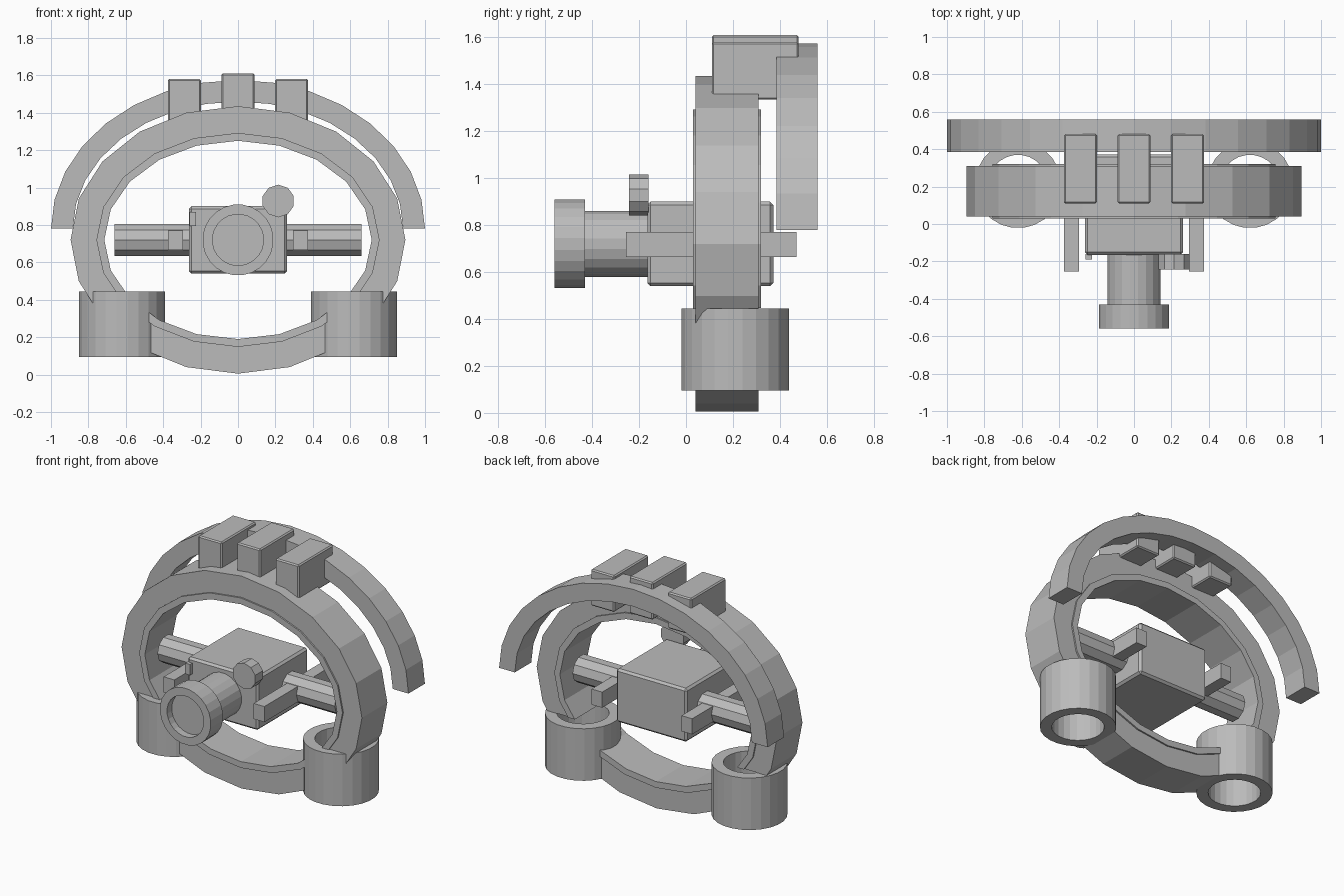
import bpy, bmesh, math
from mathutils import Matrix

if "Cube" in bpy.data.objects:
    bpy.data.objects.remove(bpy.data.objects["Cube"])

grey = bpy.data.materials.new("plain_grey")
grey.diffuse_color = (0.5, 0.5, 0.5, 1)
grey.use_nodes = True
grey.node_tree.nodes["Principled BSDF"].inputs["Base Color"].default_value = (0.5, 0.5, 0.5, 1)


def finish(name, bm):
    bmesh.ops.recalc_face_normals(bm, faces=bm.faces)
    mesh = bpy.data.meshes.new(name)
    bm.to_mesh(mesh)
    bm.free()
    mesh.materials.append(grey)
    obj = bpy.data.objects.new(name, mesh)
    bpy.context.scene.collection.objects.link(obj)
    return obj


def block(name, lo, hi, bevel=0.0):
    bm = bmesh.new()
    size = [b - a for a, b in zip(lo, hi)]
    mid = [(a + b) / 2 for a, b in zip(lo, hi)]
    bmesh.ops.create_cube(bm, size=1, matrix=Matrix.Translation(mid) @ Matrix.Diagonal((*size, 1)))
    if bevel:
        bmesh.ops.bevel(bm, geom=bm.edges[:], offset=bevel, segments=1, affect='EDGES')
    return finish(name, bm)


def lathe(name, profile, sides, matrix, closed=False):
    """Turn (radius, height) points around the local z axis."""
    bm = bmesh.new()
    loops = []
    for r, h in profile:
        angles = [2 * math.pi * (i + 0.5) / sides for i in range(sides)]
        loops.append([bm.verts.new(matrix @ Matrix.Translation((r * math.cos(a), r * math.sin(a), h)).translation)
                      for a in angles])
    pairs = list(zip(loops, loops[1:])) + ([(loops[-1], loops[0])] if closed else [])
    for a, b in pairs:
        for i in range(sides):
            j = (i + 1) % sides
            bm.faces.new((a[i], a[j], b[j], b[i]))
    if not closed:
        bm.faces.new(loops[0])
        bm.faces.new(loops[-1])
    return finish(name, bm)


def hoop(name, centre_z, outer, inner, y0, y1, steps, sweep=2 * math.pi):
    """Rectangular section swept round an ellipse, full or partial."""
    bm = bmesh.new()
    full = sweep > 6
    rings = []
    for i in range(steps if full else steps + 1):
        a = sweep * i / steps
        rings.append([bm.verts.new((rx * math.cos(a), y, centre_z + rz * math.sin(a)))
                      for (rx, rz), y in ((outer, y0), (outer, y1), (inner, y1), (inner, y0))])
    for a, b in zip(rings, rings[1:] + (rings[:1] if full else [])):
        for k in range(4):
            m = (k + 1) % 4
            bm.faces.new((a[k], a[m], b[m], b[k]))
    if not full:
        bm.faces.new(rings[0])
        bm.faces.new(rings[-1])
    return finish(name, bm)


def along_y(x, z):
    return Matrix.Translation((x, 0, z)) @ Matrix.Rotation(math.pi / 2, 4, 'X')


# Main frame and its raised inner liner
frame = hoop("main_ring", 0.72, (0.895, 0.715), (0.755, 0.57), 0.04, 0.31, 20)
liner = hoop("ring_liner", 0.72, (0.757, 0.572), (0.715, 0.53), 0.03, 0.32, 20)

# Hollow foot sleeves, with their bores cut through the ring
for side, sx in (("left", 1), ("right", -1)):
    place = Matrix.Translation((0.62 * sx, 0.21, 0))
    lathe(side + "_sleeve", [(0.232, 0.095), (0.232, 0.445), (0.16, 0.445), (0.16, 0.095)],
          24, place, closed=True)
    cutter = lathe(side + "_bore_cutter", [(0.161, 0), (0.161, 0.446)], 24, place)
    cutter.hide_render = True
    cutter.hide_viewport = True
    for part in (frame, liner):
        cut = part.modifiers.new("bore", 'BOOLEAN')
        cut.object = cutter
        cut.operation = 'DIFFERENCE'
        cut.solver = 'EXACT'

# Rear half hoop and the clamps that hold it
hoop("rear_arch", 0.78, (1.0, 0.795), (0.883, 0.68), 0.385, 0.56, 16, math.pi)
for name, x, z0, z1 in (("right_clamp", -0.287, 1.335, 1.58),
                        ("centre_clamp", 0, 1.36, 1.61),
                        ("left_clamp", 0.287, 1.335, 1.58)):
    block(name, (x - 0.088, 0.11, z0), (x + 0.088, 0.48, z1), 0.008)

# Central housing with cross rod and side arms
block("housing", (-0.263, -0.165, 0.54), (0.263, 0.372, 0.9), 0.014)
lathe("cross_rod", [(0.09, -0.66), (0.09, 0.66)], 10,
      Matrix.Translation((0, 0.175, 0.72)) @ Matrix.Rotation(math.pi / 2, 4, 'Y'))
for side, sx in (("left", 1), ("right", -1)):
    x = 0.335 * sx
    block(side + "_arm", (x - 0.04, -0.255, 0.665), (x + 0.04, 0.47, 0.77))

# Front barrel, recessed head, knob and small tab
lathe("barrel", [(0.143, 0.15), (0.143, 0.44)], 20, along_y(0, 0.72))
lathe("barrel_head", [(0.19, 0.43), (0.19, 0.56), (0.137, 0.56), (0.137, 0.51)], 24, along_y(0, 0.72))
lathe("knob", [(0.087, 0.16), (0.087, 0.243)], 10, along_y(0.215, 0.928))
block("side_tab", (-0.26, -0.19, 0.795), (-0.225, -0.16, 0.868))
